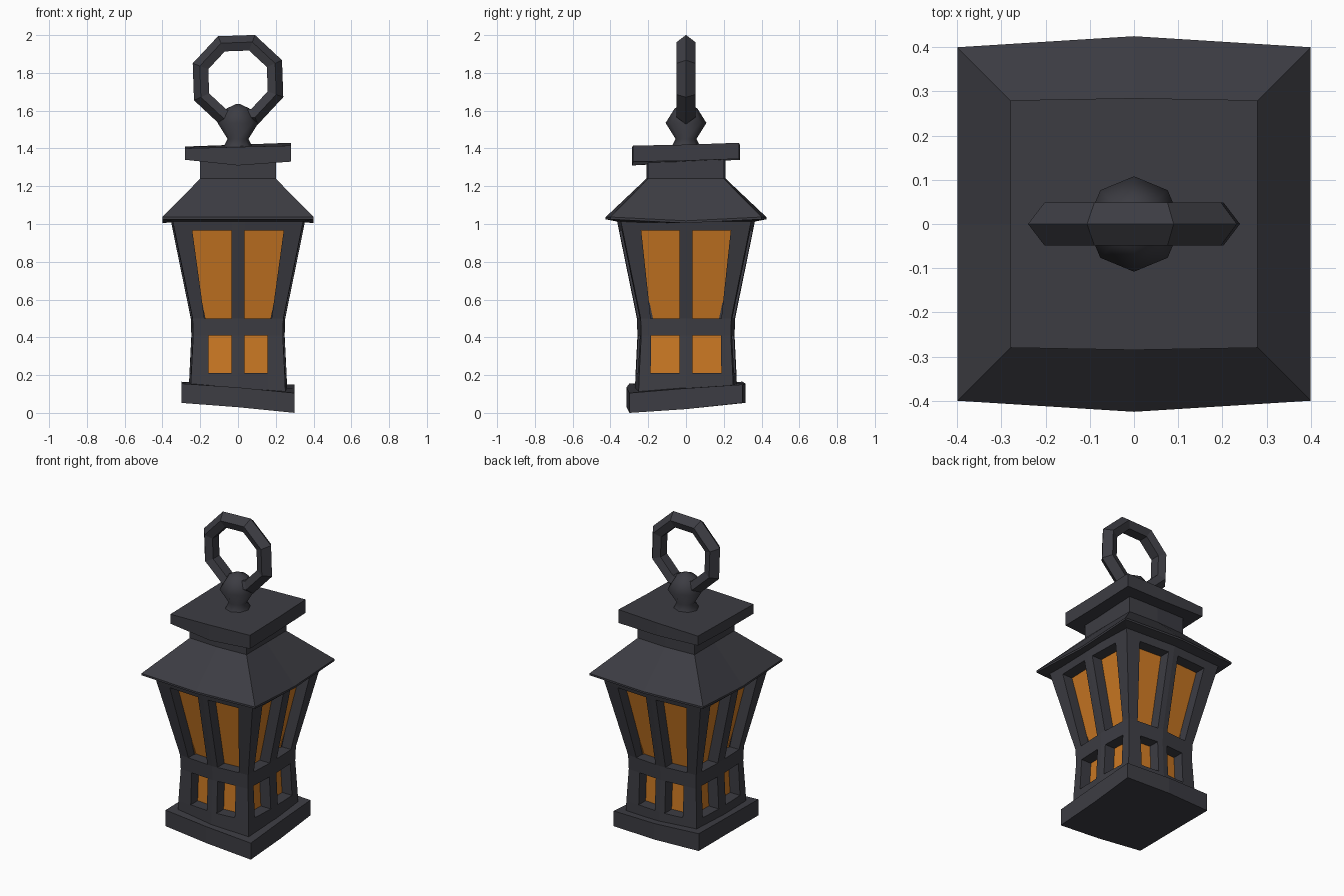
import bpy, bmesh, math

if "Cube" in bpy.data.objects:
    bpy.data.objects.remove(bpy.data.objects["Cube"])


def material(name, rgb):
    m = bpy.data.materials.new(name)
    m.diffuse_color = (*rgb, 1)
    m.use_nodes = True
    m.node_tree.nodes["Principled BSDF"].inputs["Base Color"].default_value = m.diffuse_color
    return m


IRON = material("dark iron", (0.046, 0.046, 0.056))
GLASS = material("amber glass", (0.60, 0.19, 0.017))


def finish(bm, name, mats=(IRON,)):
    bmesh.ops.remove_doubles(bm, verts=bm.verts, dist=1e-4)
    bmesh.ops.holes_fill(bm, edges=[e for e in bm.edges if e.is_boundary], sides=0)
    bmesh.ops.recalc_face_normals(bm, faces=bm.faces)
    me = bpy.data.meshes.new(name)
    bm.to_mesh(me)
    bm.free()
    for m in mats:
        me.materials.append(m)
    ob = bpy.data.objects.new(name, me)
    bpy.context.collection.objects.link(ob)
    return ob


def ring(h, z, by=0.0, dz=(0,) * 8):
    """Square ring of corners and side middles, starting front left;
    by pushes the front and back middles outward, dz shifts heights."""
    pts = [(-h, -h), (0, -h - by), (h, -h), (h, 0),
           (h, h), (0, h + by), (-h, h), (-h, 0)]
    return [(x, y, z + d) for (x, y), d in zip(pts, dz)]


def loft(name, rings, closed=False):
    bm = bmesh.new()
    vs = [[bm.verts.new(p) for p in r] for r in rings]
    n = len(vs[0])
    pairs = list(zip(vs, vs[1:]))
    if closed:
        pairs.append((vs[-1], vs[0]))
    for a, b in pairs:
        for i in range(n):
            j = (i + 1) % n
            bm.faces.new((a[i], a[j], b[j], b[i]))
    return finish(bm, name)


# Crooked base slab
loft("base", [
    ring(0.30, 0, 0.015, (0.053, 0.03, 0.0, 0.02, 0.053, 0.053, 0.055, 0.055)),
    ring(0.30, 0.1, 0.015, (0.055, 0.035, 0.005, 0.03, 0.05, 0.055, 0.065, 0.06))])

# Flared roof with neck
sag = (0, 0, 0, -0.02, 0, 0, 0, -0.02)
loft("roof", [ring(0.33, 1.01, 0.02), ring(0.40, 1.025, 0.025, sag),
              ring(0.40, 1.037, 0.025, sag), ring(0.20, 1.24, 0.01),
              ring(0.20, 1.345, 0.01)])

# Cap slab
loft("cap", [
    ring(0.28, 1.33, 0.005, (0.01, -0.02, 0.0, 0.005, 0.015, 0.01, 0.02, 0.01)),
    ring(0.28, 1.40, 0.005, (0.0, 0.008, 0.015, 0.02, 0.03, 0.02, 0.01, 0.005))])

# Lantern body: levels are (z, half width, window edge on y sides, on x sides)
LEVELS = [(0.08, 0.252, 0.155, 0.187), (0.21, 0.247, 0.155, 0.187),
          (0.41, 0.237, 0.155, 0.185), (0.50, 0.240, 0.178, 0.187),
          (0.965, 0.335, 0.242, 0.237), (1.03, 0.348, 0.25, 0.25)]
BAR, DEPTH = 0.035, 0.07
bm = bmesh.new()
for side in range(4):
    xs = side % 2
    bulge = 0.01 if xs else 0.02
    c, s = round(math.cos(side * math.pi / 2)), round(math.sin(side * math.pi / 2))

    def point(row, col, inset=0.0):
        z, h, o = LEVELS[row][0], LEVELS[row][1], LEVELS[row][2 + xs]
        u = (-h, -o, -BAR, 0, BAR, o, h)[col]
        d = -(h + bulge * (1 - abs(u) / h)) + inset
        return bm.verts.new((u * c - d * s, u * s + d * c, z))

    for r in range(5):
        for k in range(6):
            cell = [(r, k), (r, k + 1), (r + 1, k + 1), (r + 1, k)]
            if r in (1, 3) and k in (1, 4):
                # recessed pane with four reveal walls
                pane = bm.faces.new([point(*q, DEPTH) for q in cell])
                pane.material_index = 1
                for i in range(4):
                    a, b = cell[i], cell[(i + 1) % 4]
                    bm.faces.new((point(*a), point(*b),
                                  point(*b, DEPTH), point(*a, DEPTH)))
            else:
                bm.faces.new([point(*q) for q in cell])
finish(bm, "window_frame", (IRON, GLASS))

# Turned knob, eight-sided
knob = loft("knob", [
    [(r * math.cos(i * math.pi / 4), r * math.sin(i * math.pi / 4), z) for i in range(8)]
    for r, z in [(0.08, 1.40), (0.055, 1.45), (0.108, 1.535), (0.06, 1.612), (0.012, 1.634)]])
bpy.context.view_layer.objects.active = knob
knob.select_set(True)
bpy.ops.object.shade_smooth_by_angle(angle=math.radians(60))

# Octagonal hanging ring with a ridged section
SECTION = [(0.256, 0), (0.216, 0.049), (0.168, 0.032), (0.168, -0.032), (0.216, -0.049)]
rings = []
for i in range(8):
    a = math.radians(24.5 + 45 * i)
    rings.append([(r * math.cos(a), y, 1.761 + r * math.sin(a)) for r, y in SECTION])
loft("hanging_ring", rings, closed=True)
